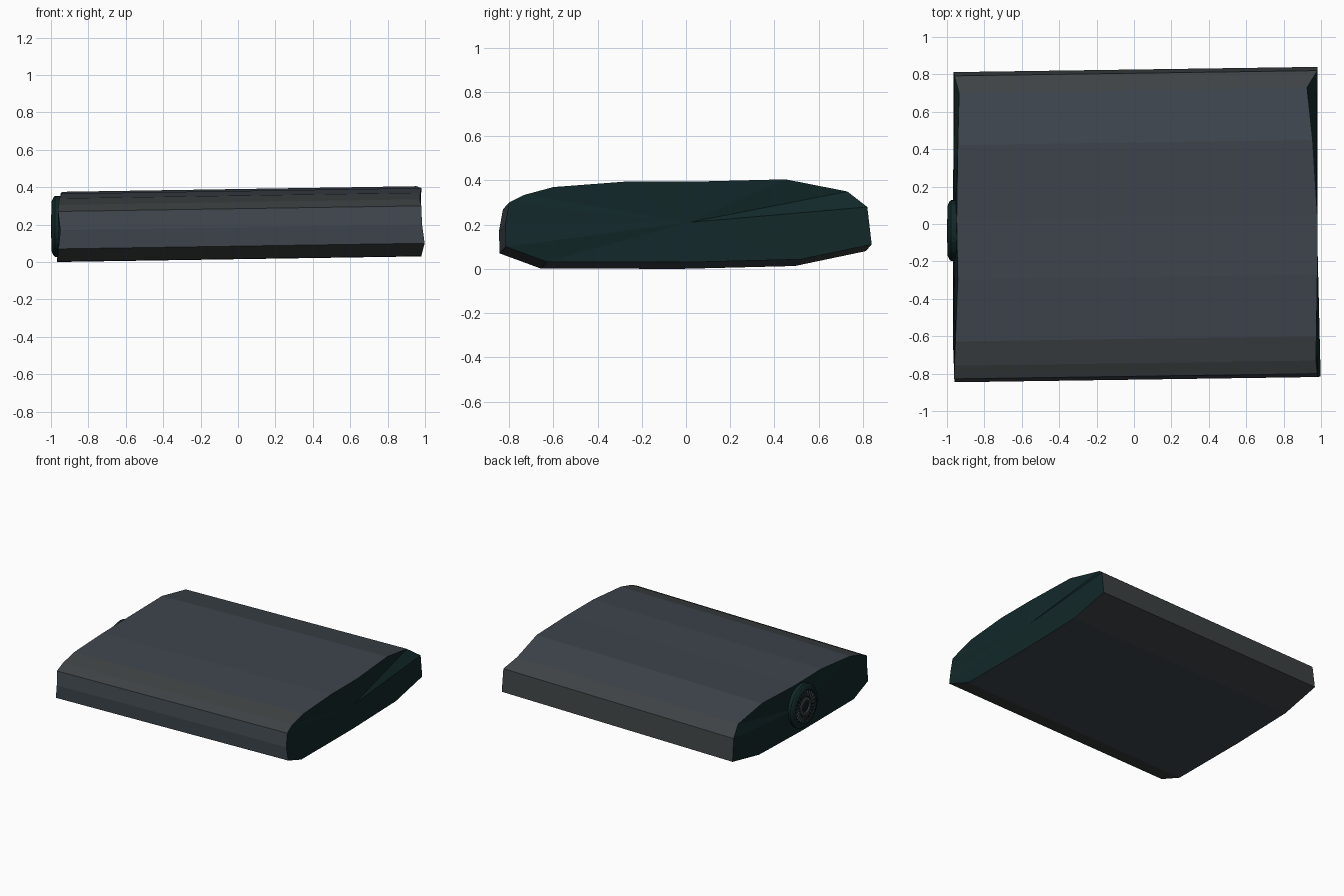
import bpy, bmesh, math
from mathutils import Matrix, Vector

if "Cube" in bpy.data.objects:
    bpy.data.objects.remove(bpy.data.objects["Cube"])


def material(name, rgb):
    m = bpy.data.materials.new(name)
    m.diffuse_color = (*rgb, 1)
    m.use_nodes = True
    m.node_tree.nodes["Principled BSDF"].inputs["Base Color"].default_value = m.diffuse_color
    return m


SLATE = material("slate grey", (0.048, 0.059, 0.073))
GREY = material("charcoal grey", (0.048, 0.055, 0.058))
TEAL = material("dark teal", (0.006, 0.021, 0.022))
STEEL = material("dull steel", (0.04, 0.055, 0.058))
BLACK = material("near black", (0.006, 0.010, 0.011))


def finish(name, bm, mats):
    bmesh.ops.recalc_face_normals(bm, faces=bm.faces)
    me = bpy.data.meshes.new(name)
    bm.to_mesh(me)
    bm.free()
    for m in mats:
        me.materials.append(m)
    ob = bpy.data.objects.new(name, me)
    bpy.context.collection.objects.link(ob)
    return ob


# slab body: y, z of the right end, x of right end, x of left end
PROFILE = [
    (0.84, 0.11, 0.980, -0.965), (0.82, 0.28, 0.980, -0.960),
    (0.73, 0.35, 0.925, -0.935), (0.45, 0.405, 0.955, -0.942),
    (0.05, 0.395, 0.980, -0.948), (-0.27, 0.395, 0.980, -0.942),
    (-0.60, 0.37, 0.975, -0.955), (-0.73, 0.335, 0.972, -0.960),
    (-0.80, 0.30, 0.980, -0.962), (-0.818, 0.20, 0.984, -0.950),
    (-0.815, 0.10, 0.998, -0.960), (-0.63, 0.032, 0.980, -0.967),
    (0.0, 0.030, 0.980, -0.967), (0.52, 0.043, 0.980, -0.966),
]
bm = bmesh.new()
right = [bm.verts.new((xr, y, z)) for y, z, xr, xl in PROFILE]
left = [bm.verts.new((xl, y - 0.028, z - 0.030)) for y, z, xr, xl in PROFILE]
n = len(PROFILE)
for i in range(n):
    j = (i + 1) % n
    f = bm.faces.new((right[i], right[j], left[j], left[i]))
    # bevel bands along the long edges are the plainer grey
    f.material_index = 1 if i in (0, 1, 6, 7, 10, 13) else 0
# teal end caps, fanned from their middles
for ring, x, y, z in ((right, 0.978, 0.01, 0.21), (left, -0.962, -0.03, 0.18)):
    mid = bm.verts.new((x, y, z))
    for i in range(n):
        bm.faces.new((ring[i], ring[(i + 1) % n], mid)).material_index = 2
finish("slab_body", bm, [SLATE, GREY, TEAL])

CENTRE = Vector((0, -0.035, 0.19))


def turned(name, pts, mat, sides=32):
    """Revolve (radius, x) points about the x axis through CENTRE."""
    bm = bmesh.new()
    rings = []
    for r, x in pts:
        rings.append([bm.verts.new((x, CENTRE.y + r * math.cos(a), CENTRE.z + r * math.sin(a)))
                      for a in (2 * math.pi * k / sides for k in range(sides))])
    for a, b in zip(rings, rings[1:]):
        for k in range(sides):
            q = (k + 1) % sides
            bm.faces.new((a[k], a[q], b[q], b[k]))
    bm.faces.new(rings[0])
    bm.faces.new(rings[-1])
    return finish(name, bm, [mat])


# round dial on the left end
turned("dial_rim", [(0.163, -0.945), (0.163, -0.978), (0.155, -0.987), (0.132, -0.997),
                    (0.124, -0.997), (0.120, -0.985)], TEAL)
turned("dial_recess", [(0.118, -0.980), (0.118, -0.987)], BLACK)
turned("dial_hub", [(0.068, -0.980), (0.068, -0.996), (0.060, -1.0),
                    (0.046, -1.0), (0.042, -0.990)], STEEL)
turned("dial_core", [(0.036, -0.985), (0.036, -0.993), (0.026, -0.997)], BLACK)

# ring of radial teeth
bm = bmesh.new()
for k in range(24):
    turn = Matrix.Rotation(2 * math.pi * k / 24, 4, 'X')
    m = (Matrix.Translation(CENTRE + Vector((-0.991, 0, 0))) @ turn
         @ Matrix.Translation((0, 0.096, 0)) @ Matrix.Diagonal((0.012, 0.042, 0.012, 1)))
    bmesh.ops.create_cube(bm, size=1, matrix=m)
finish("dial_teeth", bm, [STEEL])
